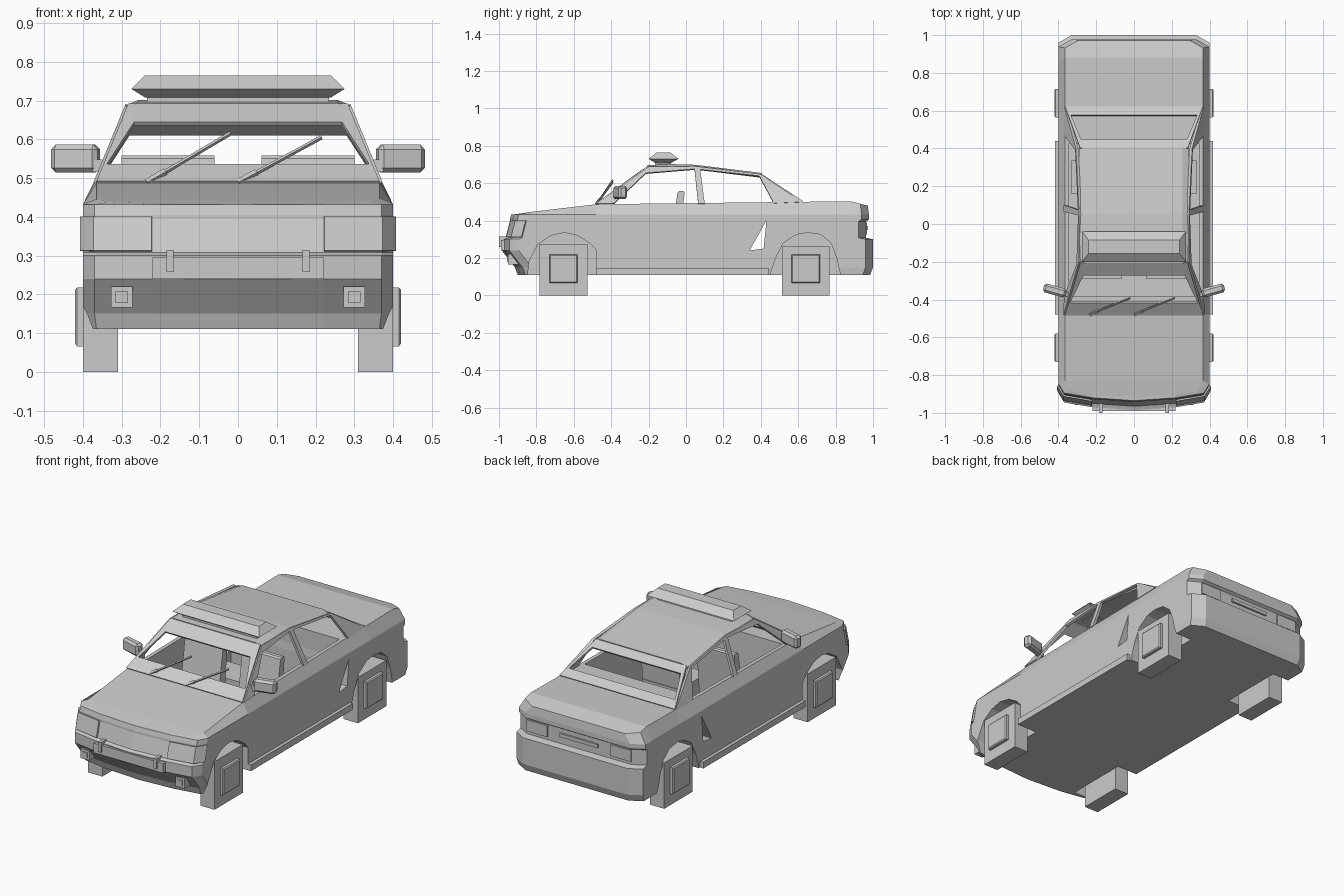
import bpy, bmesh, math
from mathutils import Vector, Matrix

if "Cube" in bpy.data.objects:
    bpy.data.objects.remove(bpy.data.objects["Cube"])

grey = bpy.data.materials.new("light grey")
grey.diffuse_color = (0.6, 0.6, 0.6, 1)
grey.use_nodes = True
grey.node_tree.nodes["Principled BSDF"].inputs["Base Color"].default_value = grey.diffuse_color


def make(name, verts, faces, thick=0.0):
    """Flat-shaded mesh object, optionally given a sheet thickness."""
    bm = bmesh.new()
    vs = [bm.verts.new(v) for v in verts]
    for f in faces:
        bm.faces.new([vs[i] for i in f])
    bmesh.ops.recalc_face_normals(bm, faces=bm.faces)
    me = bpy.data.meshes.new(name)
    bm.to_mesh(me)
    bm.free()
    me.materials.append(grey)
    ob = bpy.data.objects.new(name, me)
    bpy.context.collection.objects.link(ob)
    if thick:
        m = ob.modifiers.new("thickness", 'SOLIDIFY')
        m.thickness, m.offset = thick, 0
    return ob


def loft(name, rings):
    """Skin a list of equal-length rings and close both ends."""
    n = len(rings[0])
    faces = [(k*n+i, k*n+(i+1) % n, (k+1)*n+(i+1) % n, (k+1)*n+i)
             for k in range(len(rings)-1) for i in range(n)]
    faces += [tuple(range(n)), tuple(range((len(rings)-1)*n, len(rings)*n))]
    return make(name, [v for r in rings for v in r], faces)


def prism(name, yz, x0, x1):
    return loft(name, [[(x, y, z) for y, z in yz] for x in (x0, x1)])


def rect(x, y0, y1, z, x0=None):
    x0 = -x if x0 is None else x0
    return [(x0, y0, z), (x, y0, z), (x, y1, z), (x0, y1, z)]


def box(name, x0, x1, y0, y1, z0, z1):
    return loft(name, [rect(x1, y0, y1, z, x0) for z in (z0, z1)])


def bevel(ob, w):
    m = ob.modifiers.new("bevel", 'BEVEL')
    m.width, m.segments = w, 1


def interp(y, pts):
    for (a, za), (b, zb) in zip(pts, pts[1:]):
        if y <= b:
            return za + (zb-za)*max(0, y-a)/(b-a)
    return pts[-1][1]


# ---- lower body: plan outlines stacked in z ----
TOP = [(-.92, .432), (-.83, .446), (-.48, .487), (.62, .50), (.88, .503), (.98, .477)]


def outline(z, yf, yr, w):
    half = [(0, yf), (.22, yf+.015), (w-.03, yf+.04), (w, yf+.09), (w, -.48), (w, .62),
            (w, .88), (w, yr-.04), (w-.07, yr), (0, yr)]
    full = half + [(-x, y) for x, y in half[-2:0:-1]]
    return [(x, y, interp(y, TOP) if z is None else z) for x, y in full]


layers = [(.11, -.90, .985, .395), (.15, -.915, 1.0, .40), (.24, -.985, 1.0, .40),
          (.30, -.985, 1.0, .40), (.308, -.965, .962, .40), (.395, -.942, .962, .40),
          (.405, -.942, .978, .40), (.432, -.935, .978, .40), (None, -.92, .972, .365)]
rings = [outline(*l) for l in layers]
n = 18
faces = [(k*n+i, k*n+(i+1) % n, (k+1)*n+(i+1) % n, (k+1)*n+i)
         for k in range(len(rings)-1) for i in range(n)]
faces.append(tuple(range(n)))
t = (len(rings)-1)*n
faces += [(t, t+1, t+17), (t+8, t+9, t+10)]
faces += [(t+i, t+i+1, t+17-i, t+18-i) for i in range(1, 8)]
body = make("car_body", [v for r in rings for v in r], faces)

# cabin space, wheel arches and the door-edge notch cut from the body
front_arch = [(-.85, .05), (-.84, .18), (-.79, .275), (-.72, .32), (-.65, .335),
              (-.58, .32), (-.51, .275), (-.48, .24), (-.48, .05)]
rear_arch = [(.43, .05), (.48, .20), (.52, .28), (.59, .325), (.65, .335),
             (.72, .325), (.775, .28), (.805, .20), (.84, .05)]
cutters = [box("cabin_cutter", -.343, .343, -.38, .425, .13, .7),
           prism("notch_cutter", [(.34, .24), (.43, .40), (.415, .25)], -.5, .5)]
for s in (-1, 1):
    for arch in (front_arch, rear_arch):
        cutters.append(prism("arch_cutter", arch, s*.29, s*.5))
for c in cutters:
    c.hide_render = True
    m = body.modifiers.new("cut", 'BOOLEAN')
    m.operation, m.solver, m.object = 'DIFFERENCE', 'EXACT', c
bpy.context.view_layer.objects.active = body
for m in list(body.modifiers):
    bpy.ops.object.modifier_apply(modifier=m.name)
for c in cutters:
    bpy.data.objects.remove(c)


# ---- cabin: windscreen and rear window frames, pillars, roof ----
def window_frame(name, corners):
    (xa, ya, za), (xb, yb, zb), (xc, yc, zc), (xd, yd, zd) = corners
    v = [(-xa, ya, za), (xa, ya, za), (xb, yb, zb), (-xb, yb, zb),
         (-xc, yc, zc), (xc, yc, zc), (xd, yd, zd), (-xd, yd, zd)]
    make(name, v, [(i, (i+1) % 4, (i+1) % 4+4, i+4) for i in range(4)], .012)


window_frame("windscreen_frame", [(.365, -.48, .487), (.283, -.20, .688),
                                  (.338, -.415, .532), (.268, -.27, .64)])
window_frame("rear_window_frame", [(.365, .62, .50), (.285, .40, .645),
                                   (.335, .575, .53), (.28, .445, .615)])

side = [(-.48, .487), (-.385, .490), (-.215, .652), (-.20, .685), (.05, .674), (.05, .688),
        (.045, .68), (.065, .488), (.10, .488), (.075, .68),
        (.392, .636), (.40, .646), (.47, .490), (.62, .497)]
quads = [(0, 1, 2, 3), (3, 2, 4, 5), (6, 7, 8, 9), (5, 4, 10, 11), (11, 10, 12, 13)]
for s in (-1, 1):
    make("side_window_frame", [(s*(.365-(z-.49)*.41), y, z) for y, z in side], quads, .014)

roof_pts = []
for y, z in [(-.205, .69), (-.08, .696), (.05, .692), (.405, .648)]:
    roof_pts += [(-.288, y, z-.014), (-.255, y, z), (.255, y, z), (.288, y, z-.014)]
make("roof", roof_pts, [(r*4+i, r*4+i+1, r*4+i+5, r*4+i+4)
                        for r in range(3) for i in range(3)], .012)

# ---- roof light bar ----
box("light_bar_base", -.235, .235, -.165, -.08, .685, .712)
loft("light_bar", [rect(.24, -.165, -.08, .708), rect(.275, -.20, -.04, .73),
                   rect(.24, -.155, -.085, .765)])

# ---- wheels, sills, mirrors, lamps, seats: mirrored pairs ----
for s in (-1, 1):
    for name, yc, top in (("front_wheel", -.655, .275), ("rear_wheel", .64, .262)):
        box(name, s*.31, s*.40, yc-.128, yc+.128, 0, top)
        hub = loft(name + "_hub", [[(s*x, yc+dy*r, .142+dz*r) for dy, dz in
                                    ((-1, -1), (1, -1), (1, 1), (-1, 1))]
                                   for x, r in ((.39, .076), (.415, .076), (.42, .07))])
    box("sill", s*.36, s*.418, -.48, .44, .11, .146)

    mirror = box("door_mirror", -.062, .062, -.024, .024, -.036, .036)
    mirror.matrix_world = Matrix.Translation((s*.419, -.352, .55)) @ Matrix.Rotation(s*.27, 4, 'Z')
    bevel(mirror, .012)
    box("mirror_arm", s*.335, s*.375, -.385, -.36, .515, .548)

    # headlamp wrapping round the corner
    cols = [(.222, -.957, -.934), (.37, -.932, -.909), (.404, -.878, -.855)]
    make("headlamp", [(s*x, y, z) for x, a, b in cols for y, z in ((a, .312), (b, .400))],
         [(0, 2, 3, 1), (2, 4, 5, 3)], .009)

    box("fog_lamp", s*.272, s*.328, -.952, -.89, .166, .22)
    box("fog_lamp_lens", s*.284, s*.316, -.957, -.95, .178, .208)
    box("bumper_guard", s*.166, s*.184, -1.0, -.95, .258, .315)
    box("tail_lamp", s*.20, s*.33, .95, .968, .325, .39)

    box("seat_cushion", s*.065, s*.295, -.29, -.03, .125, .25)
    seat = prism("seat_back", [(-.10, .20), (-.04, .20), (-.008, .55), (-.014, .558),
                               (-.036, .558), (-.045, .55)], s*.06, s*.30)

box("rear_bench", -.33, .33, .16, .335, .125, .235)
box("bumper_centre", -.22, .22, -.99, -.95, .24, .295)
box("rear_plate", -.10, .10, .99, 1.0, .20, .27)
box("boot_handle", -.12, .12, .95, .972, .35, .37)


# ---- wipers: thin bars with a thicker root ----
def bar(name, a, b, w):
    a, b = Vector(a), Vector(b)
    d = (b-a).normalized()
    u = d.cross(Vector((0, -.6, .8))).normalized()*w
    v = d.cross(u).normalized()*w
    loft(name, [[p+u+v, p-u+v, p-u-v, p+u-v] for p in (a, b)])


for x, top in ((-.235, .615), (0, .605)):
    a, b = Vector((x, -.478, .488)), Vector((x+.215, -.392, top))
    bar("wiper", a, b, .004)
    bar("wiper_root", a, a.lerp(b, .22), .007)
